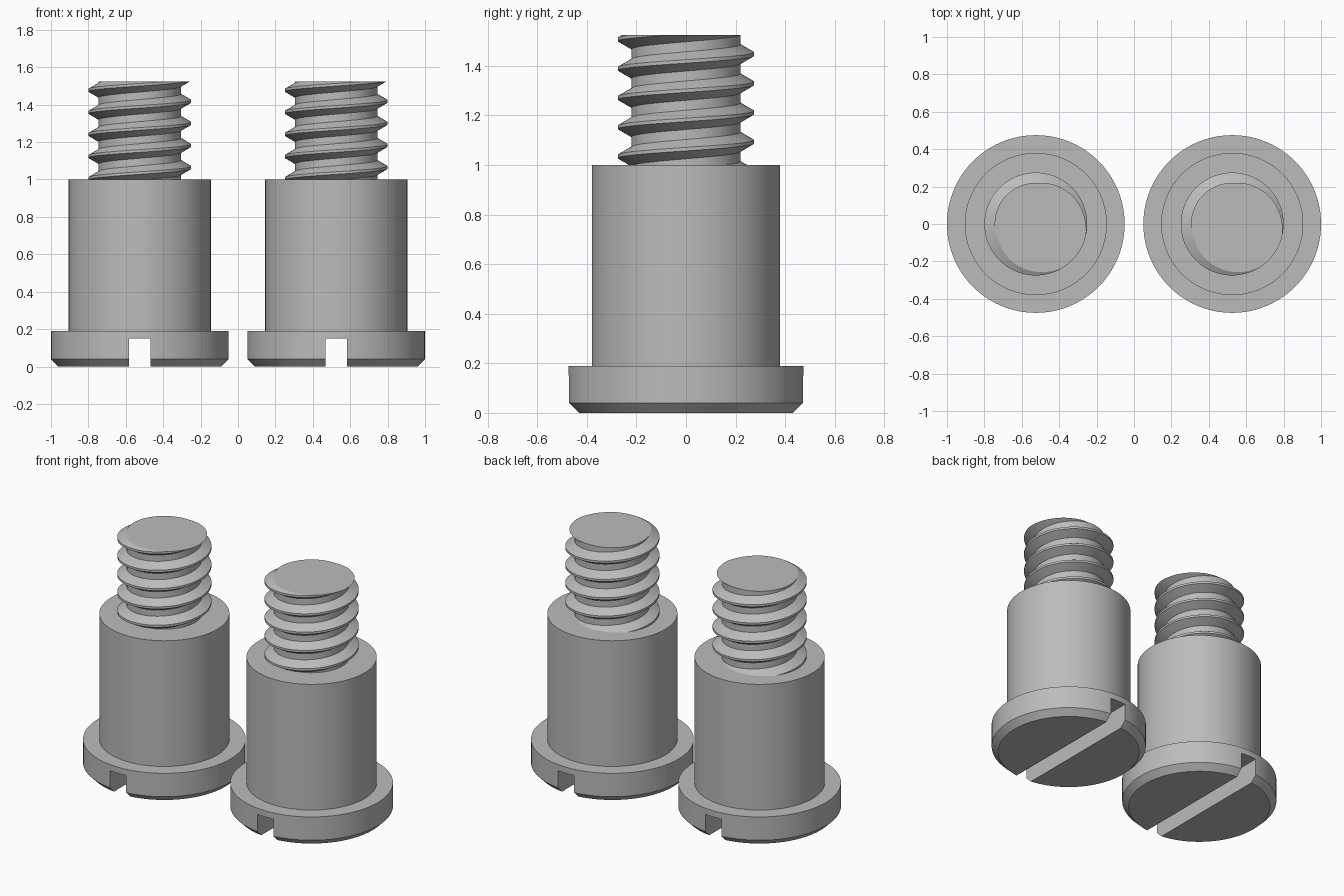
import bpy, bmesh
from math import pi, cos, sin, radians

cube = bpy.data.objects.get("Cube")
if cube:
    bpy.data.objects.remove(cube)

SPACING = 0.525                # screw axis distance from centre
HEAD_R, HEAD_TOP, CHAMFER = 0.475, 0.19, 0.04
SHANK_R, SHANK_TOP = 0.38, 1.0
ROOT_R, CREST_R, PITCH, TOP = 0.22, 0.275, 0.118, 1.525
CREST_Z = 1.064                # crest height on the +x side
SIDES = 96

steel = bpy.data.materials.new("plain steel grey")
steel.use_nodes = True
GREY = (0.5, 0.5, 0.5, 1)
steel.diffuse_color = GREY
steel.node_tree.nodes["Principled BSDF"].inputs["Base Color"].default_value = GREY


def finish(bm, name):
    """Turn a bmesh into a linked, smooth-shaded object."""
    bmesh.ops.recalc_face_normals(bm, faces=bm.faces)
    mesh = bpy.data.meshes.new(name)
    bm.to_mesh(mesh)
    bm.free()
    mesh.materials.append(steel)
    obj = bpy.data.objects.new(name, mesh)
    bpy.context.collection.objects.link(obj)
    return obj


def activate(obj):
    bpy.ops.object.select_all(action='DESELECT')
    obj.select_set(True)
    bpy.context.view_layer.objects.active = obj


def lathe(name, profile):
    """Closed solid of revolution from (radius, z) points, bottom to top."""
    bm = bmesh.new()
    rings = [[bm.verts.new((r * cos(2 * pi * i / SIDES), r * sin(2 * pi * i / SIDES), z))
              for i in range(SIDES)] for r, z in profile]
    for low, high in zip(rings, rings[1:]):
        for i in range(SIDES):
            j = (i + 1) % SIDES
            bm.faces.new((low[i], low[j], high[j], high[i]))
    bm.faces.new(rings[0][::-1])
    bm.faces.new(rings[-1])
    return finish(bm, name)


def make_head():
    head = lathe("screw_head", [(HEAD_R - CHAMFER, 0), (HEAD_R, CHAMFER), (HEAD_R, HEAD_TOP)])
    # driver slot running front to back
    bm = bmesh.new()
    bmesh.ops.create_cube(bm, size=1)
    bmesh.ops.scale(bm, vec=(0.115, 1.2, 0.3), verts=bm.verts)
    cutter = finish(bm, "slot_cutter")
    cutter.hide_render = True
    cut = head.modifiers.new("slot", 'BOOLEAN')
    cut.operation, cut.object, cut.solver = 'DIFFERENCE', cutter, 'EXACT'
    activate(head)
    bpy.ops.object.modifier_apply(modifier="slot")
    bpy.data.objects.remove(cutter)
    return head


def make_thread():
    """Right-handed helical thread, trimmed flat at both ends."""
    section = [(CREST_R, -0.007), (CREST_R, 0.007), (ROOT_R, 0.039), (ROOT_R, 0.079)]
    step, rows = len(section), len(section) * 8
    bm = bmesh.new()
    grid = []
    for row in range(rows):
        r, dz = section[row % step]
        z = CREST_Z + dz + PITCH * (row // step - 2)
        grid.append([bm.verts.new((r * cos(2 * pi * i / SIDES), r * sin(2 * pi * i / SIDES),
                                   z + PITCH * i / SIDES)) for i in range(SIDES)])

    def vert(row, i):          # a full turn climbs one pitch
        return grid[row][i] if i < SIDES else grid[row + step][0]

    for row in range(rows - step - 1):
        for i in range(SIDES):
            bm.faces.new((vert(row, i), vert(row, i + 1), vert(row + 1, i + 1), vert(row + 1, i)))
    for z, up in ((TOP, 1), (SHANK_TOP - 0.005, -1)):
        geom = bm.verts[:] + bm.edges[:] + bm.faces[:]
        bmesh.ops.bisect_plane(bm, geom=geom, plane_co=(0, 0, z), plane_no=(0, 0, up),
                               clear_outer=True)
        rim = [e for e in bm.edges if e.is_boundary
               and all(abs(v.co.z - z) < 1e-4 for v in e.verts)]
        bmesh.ops.holes_fill(bm, edges=rim, sides=0)
    return finish(bm, "screw_thread")


parts = [make_head(),
         lathe("screw_shank", [(SHANK_R, HEAD_TOP - 0.01), (SHANK_R, SHANK_TOP)]),
         make_thread()]

# left screw, then a matching right screw
for part in parts:
    activate(part)
    bpy.ops.object.shade_smooth_by_angle(angle=radians(30))
    base = part.name
    part.name = "left_" + base
    part.location.x = SPACING
    twin = part.copy()
    twin.name = "right_" + base
    twin.location.x = -SPACING
    bpy.context.collection.objects.link(twin)
